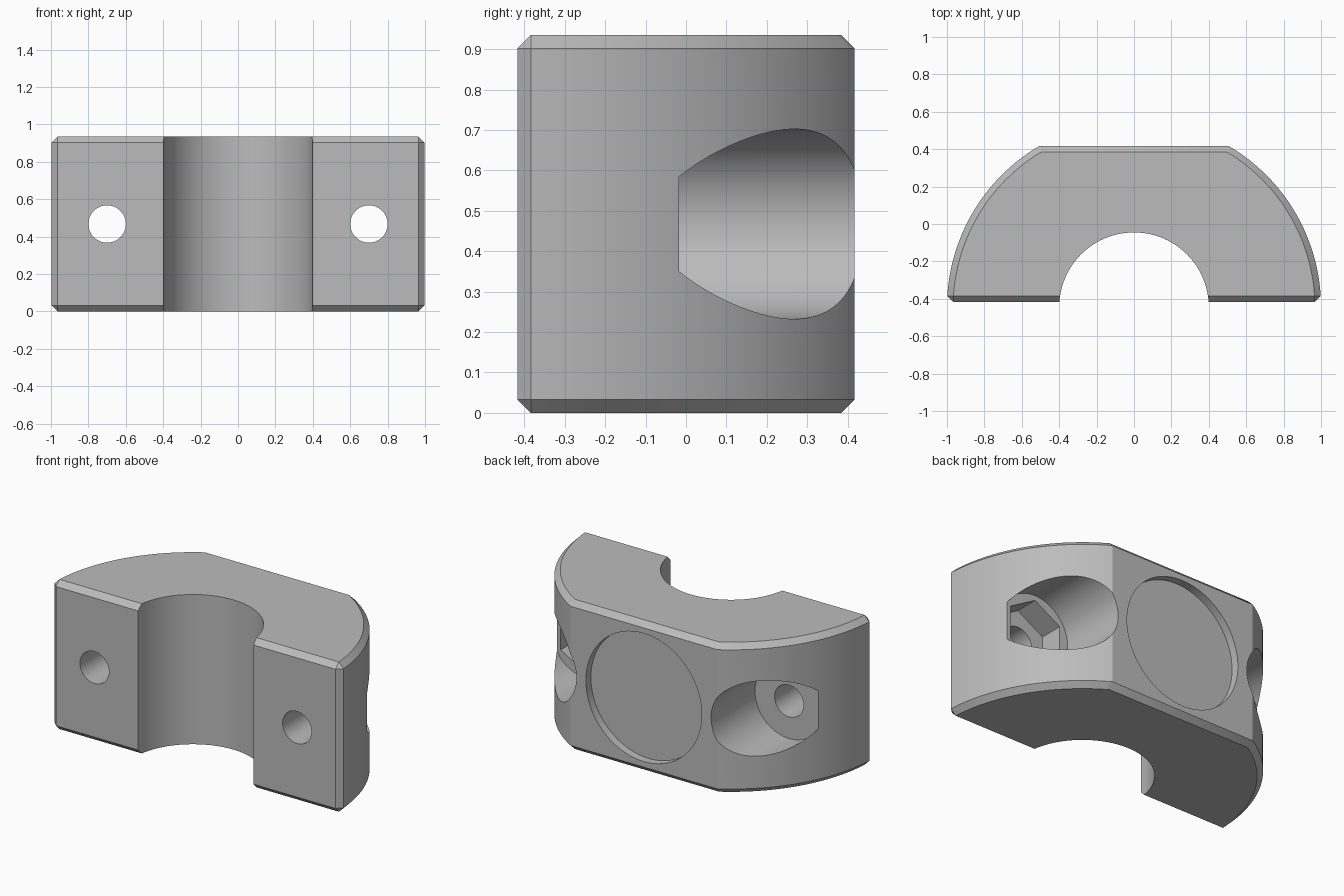
import bpy, bmesh, math
from mathutils import Matrix

cube = bpy.data.objects.get("Cube")
if cube:
    bpy.data.objects.remove(cube, do_unlink=True)

HEIGHT, HALF_Y, AXIS_Y = 0.935, 0.417, -0.445
MID = HEIGHT / 2
CHAMFER = 0.033

grey = bpy.data.materials.new("plain grey")
grey.use_nodes = True
colour = (0.5, 0.5, 0.5, 1)
grey.diffuse_color = colour
grey.node_tree.nodes["Principled BSDF"].inputs["Base Color"].default_value = colour


def make_object(name, bm):
    mesh = bpy.data.meshes.new(name)
    bm.to_mesh(mesh)
    bm.free()
    obj = bpy.data.objects.new(name, mesh)
    mesh.materials.append(grey)
    bpy.context.collection.objects.link(obj)
    return obj


def cutter(name, radius, start, end, x=0, sides=96, along="Y"):
    """Prism running along y at mid height, or along z on the bore axis."""
    bm = bmesh.new()
    bmesh.ops.create_cone(bm, cap_ends=True, segments=sides, radius1=radius,
                          radius2=radius, depth=end - start)
    if along == "Y":
        turn = Matrix.Rotation(math.radians(-90), 4, "X")
        place = Matrix.Translation((x, (start + end) / 2, MID))
    else:
        turn = Matrix.Identity(4)
        place = Matrix.Translation((x, AXIS_Y, (start + end) / 2))
    bmesh.ops.transform(bm, matrix=place @ turn, verts=bm.verts)
    obj = make_object(name, bm)
    obj.hide_render = True
    return obj


def outline(radius, front_y, back_y, steps=40):
    """Front corner points, round sides and flat back, seen from above."""
    corner_y = CHAMFER - HALF_Y
    first = math.asin((corner_y - AXIS_Y) / radius)
    last = math.asin((back_y - AXIS_Y) / radius)
    corner_x = math.sqrt((1 - CHAMFER) ** 2 - (corner_y - AXIS_Y) ** 2)
    side = [(corner_x, front_y)]
    for i in range(steps + 1):
        a = first + (last - first) * i / steps
        side.append((radius * math.cos(a), AXIS_Y + radius * math.sin(a)))
    return side + [(-x, y) for x, y in reversed(side)]


# Solid body lofted through four outlines, so that its rims are chamfered
full = outline(1, -HALF_Y, HALF_Y)
inset = outline(1 - CHAMFER, CHAMFER - HALF_Y, HALF_Y - CHAMFER)
levels = [(inset, 0), (full, CHAMFER), (full, HEIGHT - CHAMFER), (inset, HEIGHT)]
bm = bmesh.new()
rings = [[bm.verts.new((x, y, z)) for x, y in shape] for shape, z in levels]
bm.faces.new(list(reversed(rings[0])))
bm.faces.new(rings[-1])
count = len(full)
for low, high in zip(rings, rings[1:]):
    for i in range(count):
        j = (i + 1) % count
        bm.faces.new((low[i], low[j], high[j], high[i]))
bmesh.ops.remove_doubles(bm, verts=bm.verts, dist=1e-4)
bmesh.ops.recalc_face_normals(bm, faces=bm.faces)
clamp = make_object("clamp_half", bm)

# Bore, bolt holes, counterbores, nut pocket and round back recess
cutters = [
    cutter("shaft_bore", 0.4, -0.1, HEIGHT + 0.1, along="Z"),
    cutter("back_recess", 0.4, HALF_Y - 0.05, HALF_Y + 0.2),
    cutter("nut_pocket", 0.205, -0.165, 0.1, 0.7, sides=6),
]
for side, x in (("left", 0.7), ("right", -0.7)):
    cutters.append(cutter(side + "_counterbore", 0.235, -0.017, 0.8, x))
    cutters.append(cutter(side + "_bolt_hole", 0.1, -0.8, 0.3, x, sides=64))

bpy.ops.object.select_all(action="DESELECT")
clamp.select_set(True)
bpy.context.view_layer.objects.active = clamp
for c in cutters:
    mod = clamp.modifiers.new(c.name, "BOOLEAN")
    mod.operation = "DIFFERENCE"
    mod.solver = "EXACT"
    mod.object = c
    bpy.ops.object.modifier_apply(modifier=mod.name)
for c in cutters:
    bpy.data.objects.remove(c, do_unlink=True)

bpy.ops.object.shade_smooth_by_angle(angle=math.radians(25))
